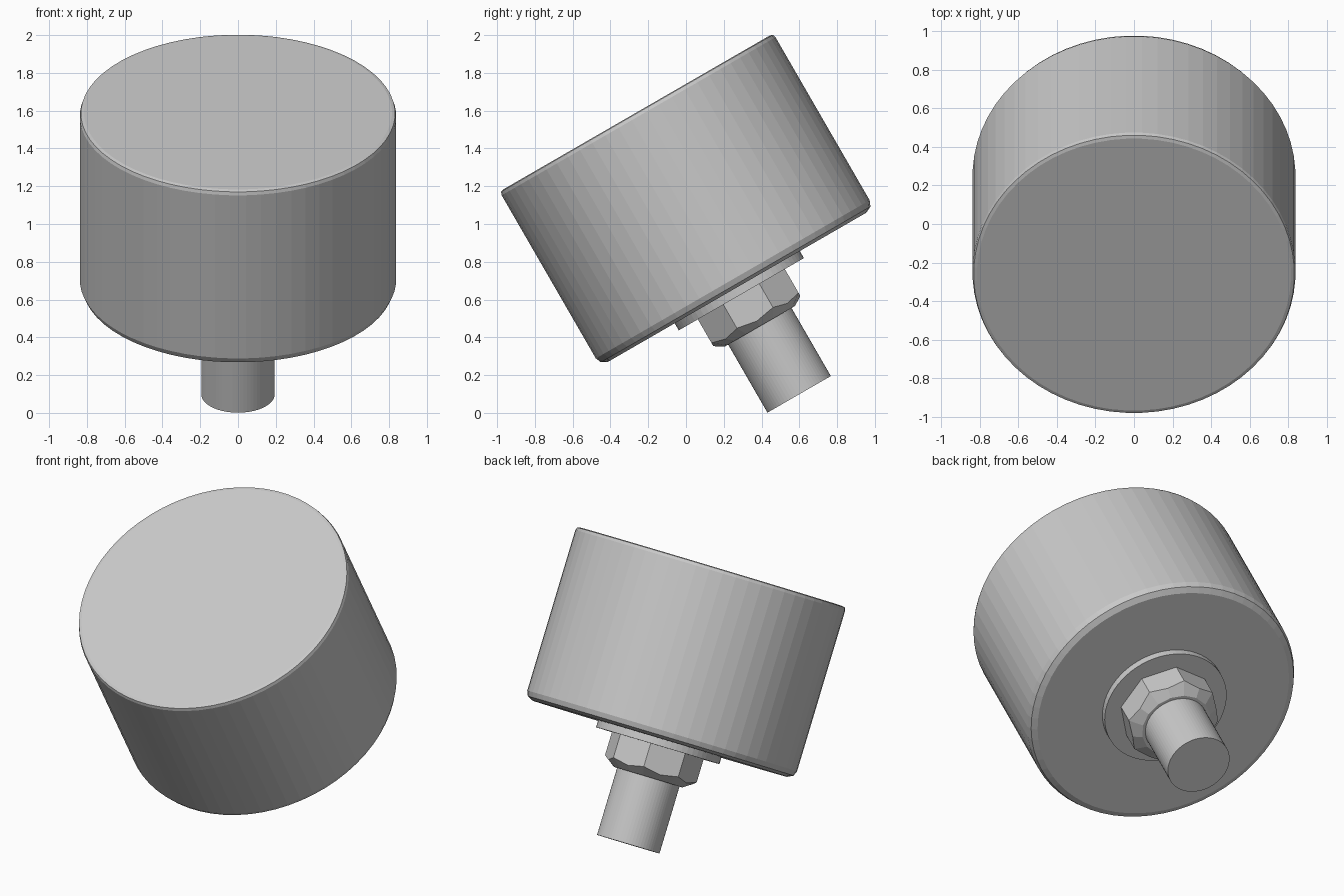
import bpy, bmesh, math
from mathutils import Matrix

if "Cube" in bpy.data.objects:
    bpy.data.objects.remove(bpy.data.objects["Cube"])

# The whole gauge leans 30 degrees about x; local z runs along its axis
TILT = Matrix.Translation((0, -0.26, 1.586)) @ Matrix.Rotation(math.radians(30), 4, 'X')

grey = bpy.data.materials.new("grey_metal")
grey.diffuse_color = (0.58, 0.58, 0.58, 1)
grey.use_nodes = True
grey.node_tree.nodes["Principled BSDF"].inputs["Base Color"].default_value = grey.diffuse_color


def lathe(name, rings, n):
    """Closed solid from rings; each ring is a function of index -> (radius, depth)."""
    bm = bmesh.new()
    loops = []
    for ring in rings:
        loop = []
        for i in range(n):
            r, depth = ring(i)
            a = 2 * math.pi * (i + 0.5 * (n == 64)) / n
            loop.append(bm.verts.new((r * math.cos(a), r * math.sin(a), -depth)))
        loops.append(loop)
    for a, b in zip(loops, loops[1:]):
        for i in range(n):
            j = (i + 1) % n
            bm.faces.new((a[i], a[j], b[j], b[i]))
    bm.faces.new(loops[0])
    bm.faces.new(loops[-1])
    bmesh.ops.recalc_face_normals(bm, faces=bm.faces)
    me = bpy.data.meshes.new(name)
    bm.to_mesh(me)
    bm.free()
    me.materials.append(grey)
    ob = bpy.data.objects.new(name, me)
    ob.matrix_world = TILT
    bpy.context.collection.objects.link(ob)
    return ob


def turned(name, profile, n=64):
    return lathe(name, [lambda i, p=p: p for p in profile], n)


# Drum-shaped case with rounded rims
turned("case", [(0.815, -0.005), (0.832, 0.0), (0.838, 0.018),
                (0.838, 1.015), (0.825, 1.046), (0.79, 1.063)])

# Thin round flange under the case
turned("flange", [(0.383, 1.06), (0.383, 1.106)])

# Eight-sided nut: even points are flat centres, odd points are corners
FLAT, CORNER = 0.266, 0.266 / math.cos(math.pi / 8)
lathe("nut", [
    lambda i: (CORNER if i % 2 else FLAT, 1.10),
    lambda i: (CORNER, 1.25) if i % 2 else (FLAT, 1.27),
    lambda i: (0.215, 1.302),
], 16)

# Round stem
turned("stem", [(0.194, 1.29), (0.194, 1.718)])
